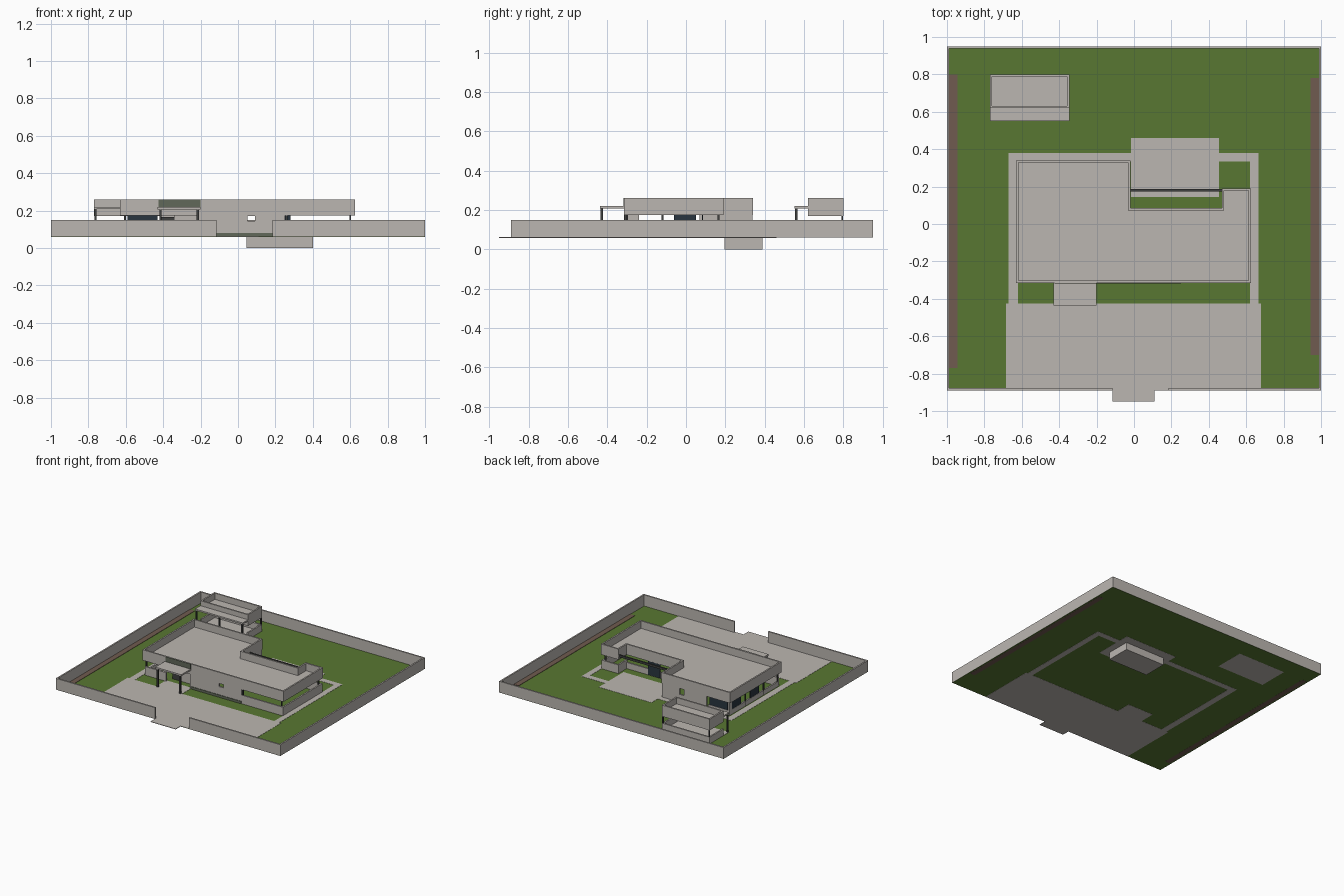
import bpy, bmesh

if "Cube" in bpy.data.objects:
    bpy.data.objects.remove(bpy.data.objects["Cube"])

def mat(name, c):
    m = bpy.data.materials.new(name)
    m.diffuse_color = (*c, 1)
    m.use_nodes = True
    m.node_tree.nodes["Principled BSDF"].inputs["Base Color"].default_value = m.diffuse_color
    return m

PLASTER = mat("pale_plaster", (0.50, 0.47, 0.44))
GRASS = mat("grass_green", (0.098, 0.185, 0.032))
SOIL = mat("soil_brown", (0.16, 0.105, 0.08))
GLASS = mat("dark_glass", (0.022, 0.035, 0.05))
METAL = mat("dark_metal", (0.05, 0.052, 0.05))
STONE = mat("grey_green_stone", (0.12, 0.14, 0.10))

def finish(bm, name, m):
    bmesh.ops.recalc_face_normals(bm, faces=bm.faces)
    me = bpy.data.meshes.new(name)
    bm.to_mesh(me)
    bm.free()
    me.materials.append(m)
    ob = bpy.data.objects.new(name, me)
    bpy.context.collection.objects.link(ob)
    return ob

def box(name, x0, x1, y0, y1, z0, z1, m=PLASTER):
    bm = bmesh.new()
    bmesh.ops.create_cube(bm, size=1)
    for v in bm.verts:
        v.co.x = x0 if v.co.x < 0 else x1
        v.co.y = y0 if v.co.y < 0 else y1
        v.co.z = z0 if v.co.z < 0 else z1
    return finish(bm, name, m)

def tray(name, pts, z0, z1, floor, rim=0.012):
    """Flat roof: extruded outline with a raised parapet rim."""
    bm = bmesh.new()
    f = bm.faces.new([bm.verts.new((x, y, z0)) for x, y in pts])
    r = bmesh.ops.extrude_face_region(bm, geom=[f], use_keep_orig=True)
    for v in [g for g in r["geom"] if isinstance(g, bmesh.types.BMVert)]:
        v.co.z = z1
    bmesh.ops.recalc_face_normals(bm, faces=bm.faces)
    top = max(bm.faces, key=lambda q: q.calc_center_median().z)
    bmesh.ops.inset_region(bm, faces=[top], thickness=rim, use_even_offset=True)
    # the recessed floor is dropped by a second extrusion
    r = bmesh.ops.extrude_face_region(bm, geom=[top])
    for v in [g for g in r["geom"] if isinstance(g, bmesh.types.BMVert)]:
        v.co.z = floor
    if top.is_valid:
        bm.faces.remove(top)
    return finish(bm, name, PLASTER)

G = 0.06     # ground level
C = 0.175    # ceiling level
SILL = 0.13
T = 0.012    # wall thickness

# Ground: lawn, paving plates, soil beds
box("lawn", -1, 1, -0.89, 0.95, G - 0.0005, G + 0.0005, GRASS)
paving = {
    "driveway": (-0.685, 0.68, -0.889, -0.425),
    "entry_apron": (-0.115, 0.11, -0.95, -0.889),
    "path_left": (-0.67, -0.62, -0.425, 0.38),
    "path_right": (0.62, 0.665, -0.425, 0.38),
    "path_back_left": (-0.62, -0.015, 0.335, 0.38),
    "path_back_right": (0.455, 0.62, 0.335, 0.38),
    "porch_floor": (-0.43, -0.20, -0.425, -0.30),
    "pool_terrace": (-0.015, 0.455, 0.145, 0.46),
}
for n, r in paving.items():
    box(n, *r, G - 0.0015, G + 0.002)
box("pool_basin", 0.045, 0.40, 0.195, 0.39, 0, G)
box("soil_bed_left", -0.988, -0.945, -0.77, 0.80, G - 0.001, G + 0.003, SOIL)
box("soil_bed_right", 0.945, 0.988, -0.70, 0.78, G - 0.001, G + 0.003, SOIL)

# Boundary walls with a gate gap at the front
box("boundary_left", -1, -1 + T, -0.89, 0.95, G, 0.15)
box("boundary_right", 1 - T, 1, -0.89, 0.95, G, 0.15)
box("boundary_back", -1, 1, 0.95 - T, 0.95, G, 0.15)
box("boundary_front_left", -1, -0.115, -0.89, -0.89 + T, G, 0.15)
box("boundary_front_right", 0.185, 1, -0.89, -0.89 + T, G, 0.15)

# House roof
tray("house_roof", [(-0.63, -0.315), (0.625, -0.315), (0.625, 0.19), (0.47, 0.19),
                    (0.47, 0.085), (-0.02, 0.085), (-0.02, 0.34), (-0.63, 0.34)],
     C, 0.26, 0.20)

# House walls along x: name, x0, x1, y, z0, z1
F, B, M = -0.314, 0.305, 0.068
for n, x0, x1, y, z0, z1 in [
    ("front_sill_left", -0.61, -0.42, F, G, SILL),
    ("front_wall_a", -0.20, 0.05, F, G, C),
    ("front_wall_b", 0.09, 0.25, F, G, C),
    ("front_window_sill", 0.05, 0.09, F, G, 0.145),
    ("front_window_head", 0.05, 0.09, F, 0.17, C),
    ("front_sill_right", 0.25, 0.61, F, G, SILL),
    ("entry_wall", -0.34, -0.20, -0.25, G, C),
    ("back_wall_a", -0.42, -0.22, B + 0.02, G, C),
    ("back_wall_b", -0.18, -0.022, B + 0.02, G, C),
    ("back_window_sill", -0.22, -0.18, B + 0.02, G, 0.125),
    ("back_sill", -0.61, -0.42, B, G, 0.10),
    ("middle_sill", -0.02, 0.475, M, G, 0.11),
    ("right_wing_back_sill", 0.475, 0.615, 0.175, G, SILL),
]:
    box(n, x0, x1, y, y + T, z0, z1)

# House walls along y: name, x, y0, y1, z1
for n, x, y0, y1, z1 in [
    ("left_sill", -0.61, F, B, 0.10),
    ("left_pier", -0.61, 0.285, B + T, C),
    ("inner_court_wall", -0.034, M, 0.335, C),
    ("right_sill", 0.608, F, 0.187, SILL),
    ("right_wing_inner_sill", 0.472, M, 0.187, SILL),
    ("entry_side_wall", -0.208, F, -0.24, C),
]:
    box(n, x, x + T, y0, y1, G, z1)

# Glazing and door
box("back_glass", -0.59, -0.43, B + 0.003, B + 0.009, 0.10, C, GLASS)
box("left_glass_middle", -0.608, -0.602, -0.06, 0.05, 0.07, C, GLASS)
box("left_glass_rear", -0.608, -0.602, 0.17, 0.29, 0.07, C, GLASS)
box("terrace_glass_door", 0.17, 0.28, M + 0.013, M + 0.018, 0.065, C, GLASS)
box("front_door", -0.41, -0.34, -0.25, -0.243, G, 0.165, METAL)
for i, (x, y) in enumerate([(0.26, -0.308), (0.60, -0.30), (0.60, 0.165), (-0.605, -0.30),
                            (-0.605, 0.11), (-0.605, -0.12)]):
    box(f"house_post_{i}", x - 0.005, x + 0.005, y - 0.005, y + 0.005, G, C, METAL)

# Entry canopy, stone facing, terrace beam
box("entry_canopy", -0.43, -0.20, -0.437, -0.31, 0.207, 0.22)
for x in (-0.415, -0.215):
    box("canopy_post", x - 0.006, x + 0.006, -0.434, -0.422, G, 0.207, METAL)
box("entry_stone_facing", -0.425, -0.20, -0.318, -0.314, 0.22, 0.26, STONE)
box("front_plinth", -0.20, 0.25, -0.318, -0.313, G, 0.08, STONE)
box("terrace_beam", -0.02, 0.47, 0.174, 0.186, 0.195, 0.212, METAL)

# Outbuilding: roof tray, low walls, front canopy on posts
X0, X1 = -0.77, -0.345
tray("outbuilding_roof", [(X0, 0.62), (X1, 0.62), (X1, 0.80), (X0, 0.80)], 0.17, 0.26, 0.21)
box("outbuilding_back_wall", X0, X1, 0.80 - T, 0.80, G, 0.115)
box("outbuilding_left_wall", X0, X0 + T, 0.62, 0.80, G, 0.115)
box("outbuilding_right_wall", X1 - T, X1, 0.62, 0.80, G, 0.115)
box("outbuilding_floor", X0, X1, 0.555, 0.80, G - 0.0008, G + 0.003)
box("outbuilding_canopy", X0, X1, 0.552, 0.625, 0.208, 0.22)
for x in (X0 + 0.008, (X0 + X1) / 2, X1 - 0.008):
    box("outbuilding_post", x - 0.006, x + 0.006, 0.554, 0.566, G, 0.208, METAL)
for x in (X0 + 0.006, X1 - 0.006):
    box("outbuilding_corner_post", x - 0.004, x + 0.004, 0.79, 0.798, 0.11, 0.17, METAL)
